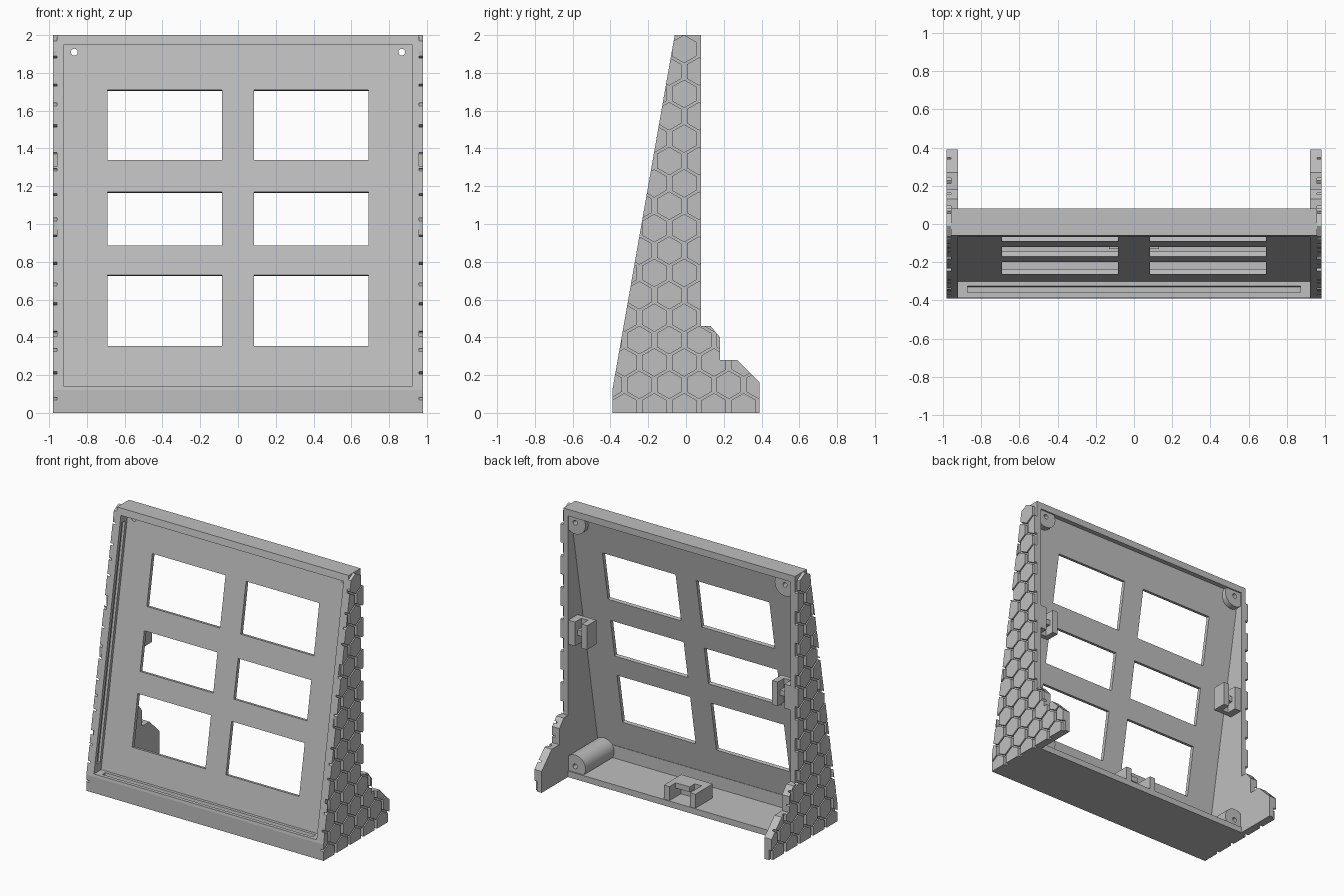
import bpy
import bmesh
from math import sin, cos, pi, atan

if "Cube" in bpy.data.objects:
    bpy.data.objects.remove(bpy.data.objects["Cube"], do_unlink=True)

grey = bpy.data.materials.new("light_grey")
grey.use_nodes = True
COLOR = (0.52, 0.52, 0.52, 1)
grey.diffuse_color = COLOR
grey.node_tree.nodes["Principled BSDF"].inputs["Base Color"].default_value = COLOR

SLOPE = 0.1755
TOP = 2.0


def front(z):
    """Depth of the leaning front edge at height z."""
    return -0.39 + (z - 0.12) * SLOPE


def prism(bm, pts, a, b, axis="x"):
    """Extrude a (y, z) outline along x, or an (x, z) outline along y."""
    def place(p, t):
        return (t, p[0], p[1]) if axis == "x" else (p[0], t, p[1])
    lo = [bm.verts.new(place(p, a)) for p in pts]
    hi = [bm.verts.new(place(p, b)) for p in pts]
    bm.faces.new(lo)
    bm.faces.new(hi[::-1])
    for i in range(len(pts)):
        j = (i + 1) % len(pts)
        bm.faces.new((lo[i], hi[i], hi[j], lo[j]))


def box(bm, x0, x1, y0, y1, z0, z1):
    prism(bm, [(y0, z0), (y1, z0), (y1, z1), (y0, z1)], x0, x1)


def ring(cx, cz, r, n, start=0.0):
    return [(cx + r * cos(start + 2 * pi * i / n), cz + r * sin(start + 2 * pi * i / n))
            for i in range(n)]


def leaning(bm, d0, d1, z0, z1, half):
    """Slab parallel to the front, between depths d0 and d1 behind it."""
    prism(bm, [(front(z0) + d0, z0), (front(z0) + d1, z0),
               (front(z1) + d1, z1), (front(z1) + d0, z1)], -half, half)


def make(name, build):
    bm = bmesh.new()
    build(bm)
    bmesh.ops.recalc_face_normals(bm, faces=bm.faces)
    mesh = bpy.data.meshes.new(name)
    bm.to_mesh(mesh)
    bm.free()
    mesh.materials.append(grey)
    ob = bpy.data.objects.new(name, mesh)
    bpy.context.collection.objects.link(ob)
    return ob


def boolean(ob, cutters, op="DIFFERENCE"):
    for c in cutters:
        m = ob.modifiers.new("cut", "BOOLEAN")
        m.operation, m.solver, m.object = op, "EXACT", c
    bpy.context.view_layer.update()
    deps = bpy.context.evaluated_depsgraph_get()
    mesh = bpy.data.meshes.new_from_object(ob.evaluated_get(deps))
    ob.modifiers.clear()
    ob.data = mesh


PROFILE = [(-0.39, 0), (-0.39, 0.12), (front(TOP), TOP), (0.08, TOP), (0.08, 0.46),
           (0.13, 0.46), (0.18, 0.4), (0.18, 0.28), (0.27, 0.28), (0.39, 0.16), (0.39, 0)]
HOLE_X, HOLE_LOW, HOLE_HIGH = 0.867, 0.09, 1.91


# Helpers for cutting: slide-in grooves, window openings, screw holes
groove_ends = make("groove_ends_cutter", lambda bm: leaning(bm, 0.027, 0.062, 0.118, 1.965, 0.87))
groove_sides = make("groove_sides_cutter", lambda bm: leaning(bm, 0.027, 0.062, 0.2, 1.89, 0.938))


def windows(bm):
    lean = 0.3 * sin(atan(SLOPE))
    for x0, x1 in ((-0.69, -0.085), (0.085, 0.69)):
        for z0, z1 in ((0.355, 0.73), (0.885, 1.17), (1.34, 1.71)):
            pts = []
            for z in (z0, z1):
                y = front(z) + 0.085
                a, b = (y - 0.3, z + lean), (y + 0.3, z - lean)
                pts += [a, b] if z == z0 else [b, a]
            prism(bm, pts, x0, x1)


def screw_holes(bm):
    for x in (-HOLE_X, HOLE_X):
        prism(bm, ring(x, HOLE_HIGH, 0.018, 16), -0.3, 0.3, "y")
        prism(bm, ring(x, HOLE_LOW, 0.018, 16), -0.05, 0.3, "y")


window_cutter = make("window_cutter", windows)
hole_cutter = make("hole_cutter", screw_holes)


# Hexagon pads, trimmed to the side outline
def hexagons(bm, s):
    for row in range(17):
        z = 1.926 - row * 0.1185
        for col in range(-3, 4):
            y = -0.01 + col * 0.158 + (row % 2) * 0.079
            prism(bm, ring(y, z, 0.075, 6, pi / 2), s * 0.945, s * 0.98)


for s, side in ((1, "left"), (-1, "right")):
    wall = make(side + "_wall", lambda bm: prism(bm, PROFILE, s * 0.92, s * 0.957))
    boolean(wall, [groove_sides])
    trim = make("outline_cutter", lambda bm: prism(bm, PROFILE, s * 0.957, s * 1.1))
    pads = make(side + "_hexagon_pads", lambda bm: hexagons(bm, s))
    boolean(pads, [trim], "INTERSECT")
    bpy.data.objects.remove(trim, do_unlink=True)

    # Cable clip on the inside of the wall
    def wall_clip(bm):
        box(bm, s * 0.765, s * 0.93, -0.035, 0.0, 0.99, 1.17)
        box(bm, s * 0.765, s * 0.81, 0.0, 0.075, 0.99, 1.17)
        box(bm, s * 0.865, s * 0.93, 0.0, 0.075, 0.99, 1.17)
        box(bm, s * 0.81, s * 0.865, 0.0, 0.045, 1.06, 1.1)
    make(side + "_wall_clip", wall_clip)

    # Screw bosses in the back corners
    for label, z, y0 in (("lower", HOLE_LOW, -0.28), ("upper", HOLE_HIGH, 0.025)):
        boss = make(side + "_" + label + "_boss",
                    lambda bm: prism(bm, ring(s * HOLE_X, z, 0.085, 40), y0, 0.07, "y"))
        boolean(boss, [hole_cutter])
        bpy.ops.object.select_all(action="DESELECT")
        boss.select_set(True)
        bpy.context.view_layer.objects.active = boss
        bpy.ops.object.shade_smooth_by_angle()

# Base with front beam and thin floor
base = make("base", lambda bm: prism(bm, [
    (-0.39, 0), (-0.39, 0.12), (front(0.14), 0.14), (-0.27, 0.14),
    (-0.27, 0.045), (0.08, 0.045), (0.08, 0)], -0.957, 0.957))
boolean(base, [groove_ends])

# Top bar
top_bar = make("top_bar", lambda bm: prism(bm, [
    (front(1.95), 1.95), (front(TOP), TOP), (0.08, TOP), (0.08, 1.95)], -0.957, 0.957))
boolean(top_bar, [groove_ends])

# Recessed leaning panel with six windows
panel = make("window_panel", lambda bm: leaning(bm, 0.085, 0.113, 0.13, 1.96, 0.93))
boolean(panel, [window_cutter, hole_cutter])


# Clip on the floor
def floor_clip(bm):
    for s in (-1, 1):
        box(bm, s * 0.085, s * 0.13, -0.13, 0.075, 0.04, 0.15)
    box(bm, -0.085, 0.085, -0.13, -0.06, 0.04, 0.15)
    box(bm, -0.03, 0.085, -0.06, 0.0, 0.11, 0.15)


make("floor_clip", floor_clip)

for cutter in (groove_ends, groove_sides, window_cutter, hole_cutter):
    bpy.data.objects.remove(cutter, do_unlink=True)
